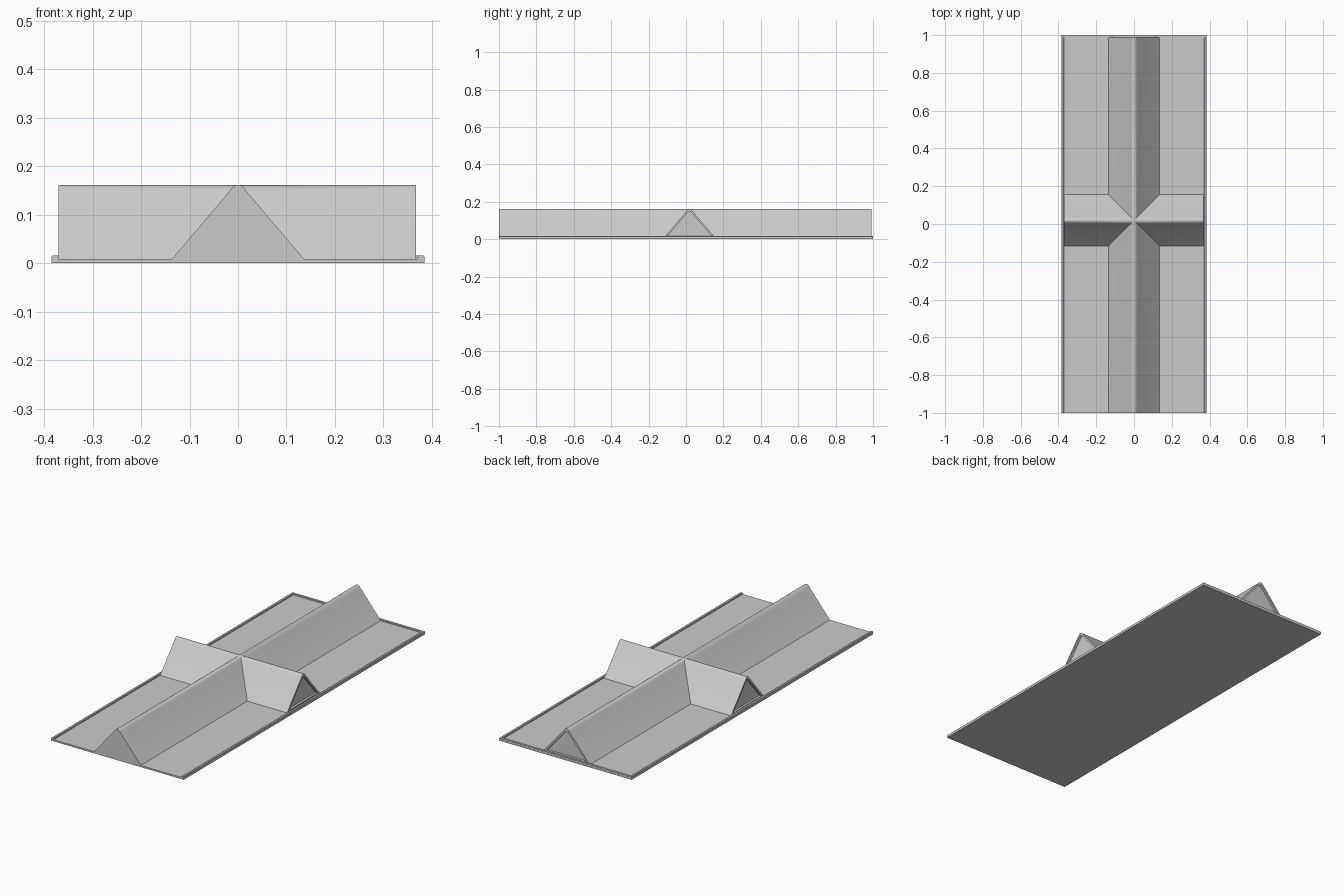
import bpy, bmesh
from mathutils import Matrix

if "Cube" in bpy.data.objects:
    bpy.data.objects.remove(bpy.data.objects["Cube"])

FLOOR = 0.009
RIDGE = [(-0.14, 0.005), (-0.136, FLOOR), (-0.018, 0.148), (-0.012, 0.156), (-0.006, 0.1605),
         (0.0, 0.162), (0.006, 0.1605), (0.012, 0.156), (0.018, 0.148), (0.136, FLOOR), (0.14, 0.005)]
RECESS = [(-0.117, 0.017), (-0.014, 0.138), (0.0, 0.149), (0.014, 0.138), (0.117, 0.017)]


def prism(name, profile, a, b, offset=0.0, along_x=False):
    """Extrude a (width, z) profile from a to b along y, or along x."""
    bm = bmesh.new()
    face = bm.faces.new([bm.verts.new((u, a, z)) for u, z in profile])
    ext = bmesh.ops.extrude_face_region(bm, geom=[face])["geom"]
    moved = [v for v in ext if isinstance(v, bmesh.types.BMVert)]
    bmesh.ops.translate(bm, verts=moved, vec=(0, b - a, 0))
    if along_x:
        bm.transform(Matrix(((0, 1, 0, 0), (1, 0, 0, offset), (0, 0, 1, 0), (0, 0, 0, 1))))
    bmesh.ops.recalc_face_normals(bm, faces=bm.faces)
    mesh = bpy.data.meshes.new(name)
    bm.to_mesh(mesh)
    bm.free()
    obj = bpy.data.objects.new(name, mesh)
    bpy.context.collection.objects.link(obj)
    return obj


def combine(target, tool, operation):
    mod = target.modifiers.new("combine", "BOOLEAN")
    mod.operation = operation
    mod.solver = "EXACT"
    mod.object = tool
    bpy.context.view_layer.objects.active = target
    bpy.ops.object.modifier_apply(modifier=mod.name)
    bpy.data.objects.remove(tool)


def rect(w0, w1, z0, z1):
    return [(w0, z0), (w1, z0), (w1, z1), (w0, z1)]


# floor tray, open at the front, with rims along both sides and the back
S = 0.385
R = 0.37
c = 0.003
side_profile = [(-S, 0), (S, 0), (S, 0.016 - c), (S - c, 0.016), (R + c, 0.016), (R, 0.016 - c),
                (R, FLOOR), (-R, FLOOR), (-R, 0.016 - c), (-R - c, 0.016), (-S + c, 0.016), (-S, 0.016 - c)]
base = prism("base_tray", side_profile, -1.0, 1.0)
combine(base, prism("back_rim", rect(-R - 0.004, R + 0.004, 0.004, 0.0155), 0.988, 0.9995), "UNION")

# long ridge crossed by a short ridge
ridge = prism("crossed_ridges", RIDGE, -1.0, 0.991)
combine(ridge, prism("cross_ridge", RIDGE, -0.37, 0.367, 0.019, True), "UNION")

# shallow recessed end panels
D = 0.012
combine(ridge, prism("back_recess", RECESS, 0.991 - D, 1.05), "DIFFERENCE")
combine(ridge, prism("right_recess", RECESS, 0.367 - D, 0.45, 0.019, True), "DIFFERENCE")
combine(ridge, prism("left_recess", RECESS, -0.45, -0.37 + D, 0.019, True), "DIFFERENCE")

# smooth only the rounded crests
for obj in (base, ridge):
    bpy.ops.object.select_all(action="DESELECT")
    obj.select_set(True)
    bpy.context.view_layer.objects.active = obj
    bpy.ops.object.shade_smooth_by_angle(angle=0.5)
